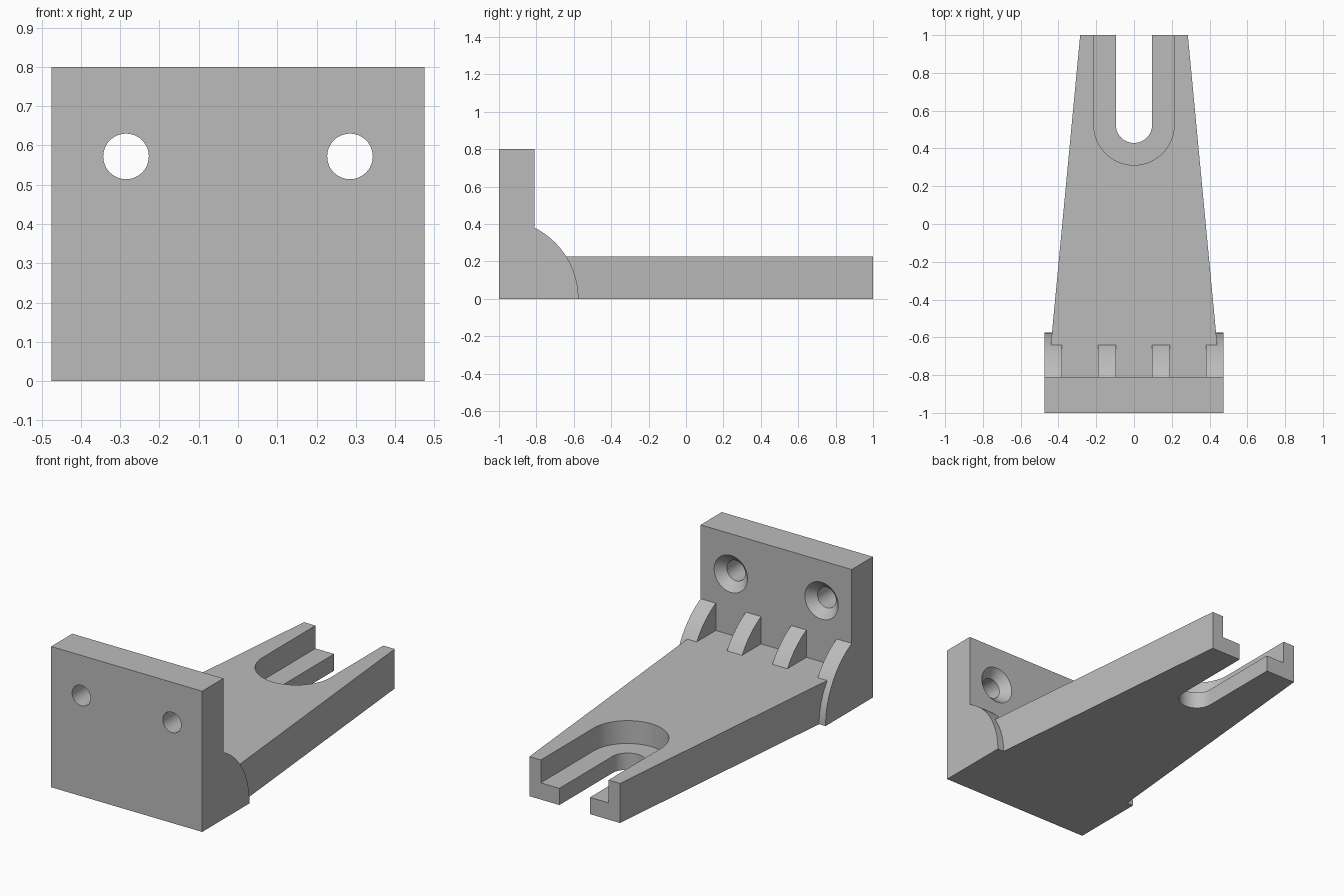
import bpy, bmesh
from math import sin, cos, pi, sqrt, radians
from mathutils import Vector

if "Cube" in bpy.data.objects:
    bpy.data.objects.remove(bpy.data.objects["Cube"], do_unlink=True)

GREY = (0.5, 0.5, 0.5, 1.0)
grey = bpy.data.materials.new("plain grey")
grey.use_nodes = True
grey.diffuse_color = GREY
grey.node_tree.nodes["Principled BSDF"].inputs["Base Color"].default_value = GREY


def add_object(name, bm):
    bmesh.ops.recalc_face_normals(bm, faces=bm.faces)
    mesh = bpy.data.meshes.new(name)
    bm.to_mesh(mesh)
    bm.free()
    mesh.materials.append(grey)
    obj = bpy.data.objects.new(name, mesh)
    bpy.context.scene.collection.objects.link(obj)
    return obj


def prism(name, points, axis, low, high):
    """Extrude a flat outline along x or z."""
    place = (lambda a, b: (low, a, b)) if axis == "x" else (lambda a, b: (a, b, low))
    move = Vector((high - low, 0, 0)) if axis == "x" else Vector((0, 0, high - low))
    bm = bmesh.new()
    face = bm.faces.new([bm.verts.new(place(a, b)) for a, b in points])
    extruded = bmesh.ops.extrude_face_region(bm, geom=[face])["geom"]
    verts = [v for v in extruded if isinstance(v, bmesh.types.BMVert)]
    bmesh.ops.translate(bm, verts=verts, vec=move)
    return add_object(name, bm)


def combine(target, other, operation):
    """Apply a boolean and drop the helper object."""
    mod = target.modifiers.new(operation, "BOOLEAN")
    mod.object, mod.operation, mod.solver = other, operation, "EXACT"
    bpy.context.view_layer.objects.active = target
    bpy.ops.object.modifier_apply(modifier=mod.name)
    bpy.data.objects.remove(other, do_unlink=True)


# Mounting wall, tapered arm
wall_back = -0.81
bracket = prism("bracket", [(-1, 0), (wall_back, 0), (wall_back, 0.8), (-1, 0.8)],
                "x", -0.475, 0.475)
arm = prism("arm", [(-0.465, -0.9), (0.465, -0.9), (0.285, 1), (-0.285, 1)],
            "z", 0, 0.225)
combine(bracket, arm, "UNION")

# Four rounded gusset ribs
R, start = 0.425, -0.9
top_angle = pi / 2 - 0.24
rib = [(start, 0)] + [(-1 + R * cos(top_angle * i / 24), R * sin(top_angle * i / 24))
                      for i in range(25)]
rib.append((start, sqrt(R * R - 0.01)))
for low, high in ((0.38, 0.475), (0.095, 0.19), (-0.19, -0.095), (-0.475, -0.38)):
    combine(bracket, prism("rib", rib, "x", low, high), "UNION")


# Open slot with a wider recess above it
def slot(radius, low):
    arc = [(radius * cos(pi + pi * i / 32), 0.525 + radius * sin(pi + pi * i / 32))
           for i in range(33)]
    return prism("slot", arc + [(radius, 1.2), (-radius, 1.2)], "z", low, 0.4)


combine(bracket, slot(0.213, 0.095), "DIFFERENCE")
combine(bracket, slot(0.096, -0.1), "DIFFERENCE")

# Countersunk screw holes: each cutter is a stack of rings along y
hole, sink = 0.058, 0.105
rings = [(-1.1, hole), (wall_back - 0.047, hole), (wall_back, sink), (-0.75, sink)]
for side in (-1, 1):
    bm = bmesh.new()
    loops = [[bm.verts.new((side * 0.285 + r * cos(2 * pi * i / 48), y,
                            0.572 + r * sin(2 * pi * i / 48))) for i in range(48)]
             for y, r in rings]
    for a, b in zip(loops, loops[1:]):
        for i in range(48):
            j = (i + 1) % 48
            bm.faces.new((a[i], a[j], b[j], b[i]))
    bm.faces.new(loops[0])
    bm.faces.new(loops[-1])
    combine(bracket, add_object("screw_hole", bm), "DIFFERENCE")

# Smooth curved walls, keep machined edges sharp
bpy.ops.object.select_all(action="DESELECT")
bracket.select_set(True)
bpy.context.view_layer.objects.active = bracket
bpy.ops.object.shade_smooth_by_angle(angle=radians(25))
